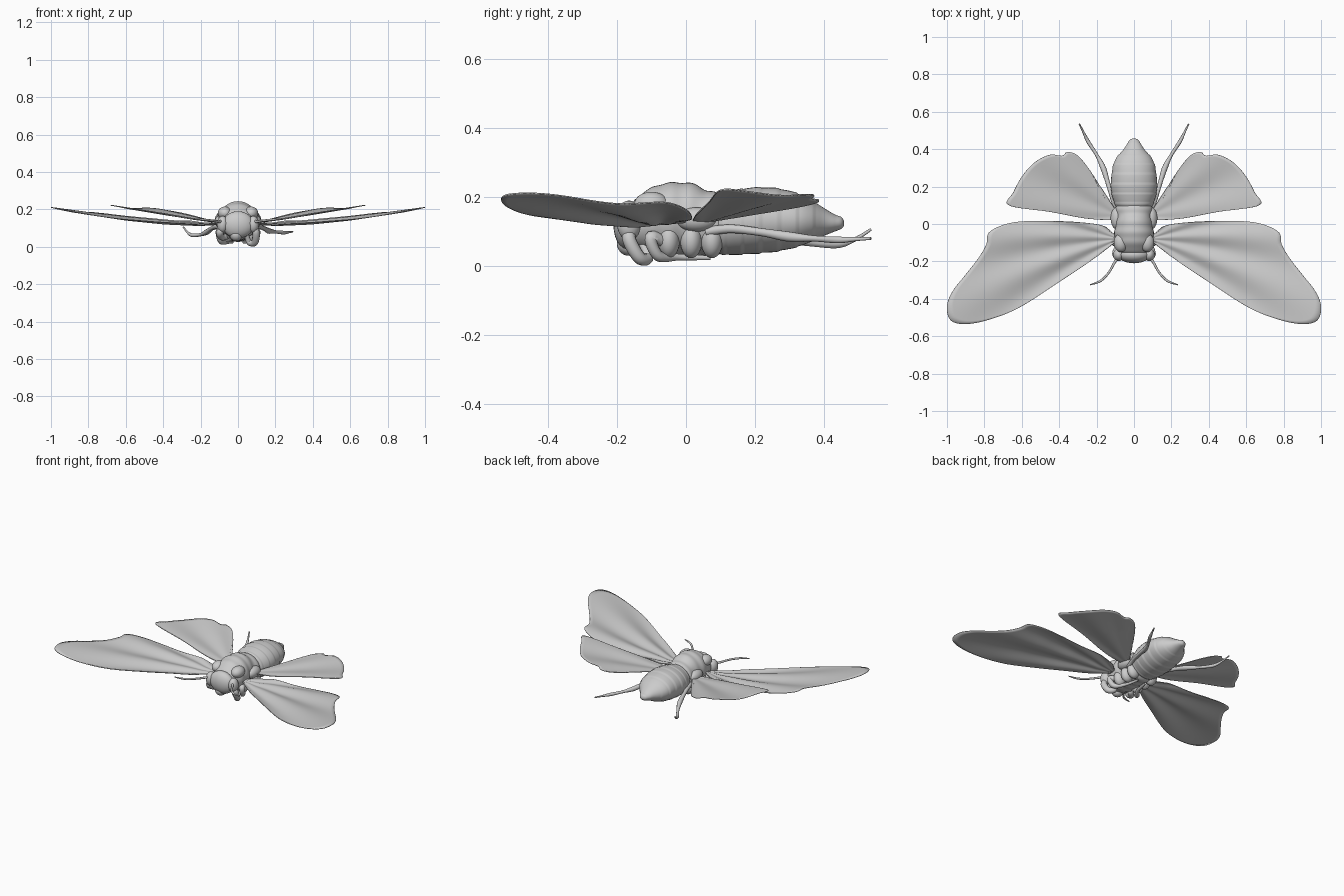
import bpy, bmesh, math
from mathutils import Vector

if "Cube" in bpy.data.objects:
    bpy.data.objects.remove(bpy.data.objects["Cube"])

grey = bpy.data.materials.new("moth grey")
grey.diffuse_color = (0.6, 0.6, 0.6, 1)
grey.use_nodes = True
grey.node_tree.nodes["Principled BSDF"].inputs["Base Color"].default_value = grey.diffuse_color


def add_mesh(name, bm):
    bmesh.ops.recalc_face_normals(bm, faces=bm.faces)
    me = bpy.data.meshes.new(name)
    bm.to_mesh(me)
    bm.free()
    me.materials.append(grey)
    for p in me.polygons:
        p.use_smooth = True
    ob = bpy.data.objects.new(name, me)
    bpy.context.collection.objects.link(ob)
    return ob


def spline(pts, t):
    """Catmull-Rom through pts, t from 0 to 1."""
    n = len(pts) - 1
    i = min(int(t * n), n - 1)
    f = t * n - i
    a, b, c, d = (Vector(pts[min(max(k, 0), n)]) for k in (i - 1, i, i + 1, i + 2))
    return 0.5 * (2 * b + (c - a) * f + (2 * a - 5 * b + 4 * c - d) * f * f
                  + (3 * b - a - 3 * c + d) * f ** 3)


def lerp_table(tab, x):
    for (x0, z0), (x1, z1) in zip(tab, tab[1:]):
        if x <= x1:
            return z0 + (z1 - z0) * max(0, (x - x0) / (x1 - x0))
    return tab[-1][1]


def wing(name, root, outline, height):
    """Thin rippled sheet fanned out from the root, mirrored to both sides."""
    bm = bmesh.new()
    nu, nv = 26, 90
    rows = []
    for j in range(nv + 1):
        e = spline(outline, j / nv)
        row = []
        for i in range(nu + 1):
            u = 0.02 + 0.98 * i / nu
            x = root[0] + u * (e[0] - root[0])
            y = root[1] + u * (e[1] - root[1])
            ang = math.atan2(e[1] - root[1], e[0] - root[0])
            row.append(bm.verts.new((x, y, height(x, y, ang))))
        rows.append(row)
    for a, b in zip(rows, rows[1:]):
        for i in range(nu):
            bm.faces.new((a[i], a[i + 1], b[i + 1], b[i]))
    ob = add_mesh(name, bm)
    s = ob.modifiers.new("thickness", 'SOLIDIFY')
    s.thickness, s.offset = 0.004, 0
    ob.modifiers.new("both sides", 'MIRROR').use_mirror_merge = False


# Wings
FORE = [(0.12, -0.11), (0.235, -0.2), (0.4, -0.31), (0.61, -0.445), (0.77, -0.51), (0.9, -0.535),
        (0.98, -0.515), (1.0, -0.44), (0.97, -0.36), (0.9, -0.27), (0.83, -0.18), (0.79, -0.11),
        (0.77, -0.04), (0.635, 0.01), (0.4, 0.015), (0.18, -0.005), (0.12, -0.05)]
HIND = [(0.12, 0.02), (0.26, 0.03), (0.45, 0.065), (0.67, 0.1), (0.645, 0.17), (0.595, 0.26),
        (0.53, 0.33), (0.45, 0.37), (0.385, 0.365), (0.355, 0.385), (0.3, 0.365),
        (0.235, 0.285), (0.18, 0.18), (0.12, 0.08)]
FORE_Z = [(0.08, 0.12), (0.2, 0.118), (0.4, 0.132), (0.6, 0.152), (0.8, 0.178), (1.0, 0.208)]


def fore_height(x, y, ang):
    r = math.hypot(x - 0.08, y + 0.08)
    fade = min(1, r / 0.35) * max(0.25, 1 - max(0, r - 0.6) * 1.5)
    lean = 0.02 * (ang + 0.35) * min(1, r / 0.2) * max(0, 1 - r)
    return lerp_table(FORE_Z, x) + lean + 0.008 * fade * math.sin(ang * 17 + 2.2 * r)


def hind_height(x, y, ang):
    r = math.hypot(x - 0.1, y - 0.05)
    return 0.127 + 0.155 * r + 0.005 * min(1, r / 0.3) * math.sin(ang * 11)


wing("forewings", (0.08, -0.08), FORE, fore_height)
wing("hindwings", (0.08, 0.045), HIND, hind_height)


def loft(name, rings, steps, wave, sides=40):
    """Elliptical sections (y, half width, bottom, top) along y."""
    bm = bmesh.new()
    loops = []
    for k in range(steps + 1):
        y, w, lo, hi = spline(rings, k / steps)
        s = 1 + wave(y)
        loops.append([bm.verts.new((s * w * math.cos(a), y,
                                    (lo + hi) / 2 + s * (hi - lo) / 2 * math.sin(a)))
                      for a in (2 * math.pi * i / sides for i in range(sides))])
    for a, b in zip(loops, loops[1:]):
        for i in range(sides):
            j = (i + 1) % sides
            bm.faces.new((a[i], a[j], b[j], b[i]))
    bm.faces.new(loops[0])
    bm.faces.new(loops[-1])
    return add_mesh(name, bm)


# Abdomen with overlapping segments
loft("abdomen", [(0.06, 0.07, 0.06, 0.19), (0.1, 0.1, 0.035, 0.21), (0.15, 0.117, 0.033, 0.222),
                 (0.2, 0.124, 0.036, 0.228), (0.26, 0.12, 0.042, 0.226), (0.32, 0.11, 0.055, 0.212),
                 (0.36, 0.09, 0.07, 0.194), (0.4, 0.055, 0.088, 0.168), (0.43, 0.036, 0.1, 0.15),
                 (0.45, 0.022, 0.108, 0.142), (0.458, 0.006, 0.118, 0.13)], 90,
     lambda y: 0.03 * (((y - 0.06) / 0.052) % 1 - 0.5) if y < 0.4 else 0)

# Thorax
loft("thorax", [(-0.165, 0.04, 0.07, 0.16), (-0.15, 0.08, 0.05, 0.19), (-0.11, 0.098, 0.04, 0.222),
                (-0.06, 0.105, 0.035, 0.24), (-0.01, 0.1, 0.033, 0.242), (0.03, 0.094, 0.03, 0.236),
                (0.06, 0.098, 0.028, 0.218), (0.09, 0.1, 0.03, 0.214), (0.12, 0.085, 0.05, 0.2)], 50,
     lambda y: 0.015 * math.sin(y * 110))


def blob(name, loc, size):
    bm = bmesh.new()
    bmesh.ops.create_uvsphere(bm, u_segments=24, v_segments=14, radius=1)
    for v in bm.verts:
        v.co = Vector(loc) + Vector(v.co[i] * size[i] for i in range(3))
    return add_mesh(name, bm)


# Head, eyes and mouthparts
blob("head", (0, -0.165, 0.118), (0.085, 0.045, 0.072))
blob("mouth", (-0.01, -0.165, 0.065), (0.035, 0.035, 0.035))


def tube(name, pts, radii):
    cu = bpy.data.curves.new(name, 'CURVE')
    cu.dimensions, cu.bevel_depth, cu.bevel_resolution = '3D', 1, 3
    cu.use_fill_caps = True
    n = 8 * (len(pts) - 1)
    sp = cu.splines.new('POLY')
    sp.points.add(n)
    for k in range(n + 1):
        sp.points[k].co = (*spline(pts, k / n), 1)
        sp.points[k].radius = spline([(r, 0) for r in radii], k / n)[0]
    sp.use_smooth = True
    cu.materials.append(grey)
    bpy.context.collection.objects.link(bpy.data.objects.new(name, cu))


for side, s in (("left", -1), ("right", 1)):
    low = 0.0 if s > 0 else 0.03   # the two sides are posed slightly differently
    blob(side + "_eye", (s * 0.082, -0.165, 0.12), (0.03, 0.034, 0.045))
    # Shoulder, side plates and hips
    blob(side + "_shoulder", (s * 0.07, -0.1, 0.18), (0.038, 0.05, 0.035))
    blob(side + "_wing_joint", (s * 0.09, 0.03, 0.135), (0.035, 0.06, 0.035))
    for k, y in enumerate((-0.05, 0.015, 0.075)):
        blob(f"{side}_hip_{k}", (s * 0.065, y, 0.075), (0.042, 0.032, 0.052))
    # Antennae
    tube(side + "_antenna", [(s * 0.07, -0.17, 0.14), (s * 0.1, -0.2, 0.135), (s * 0.135, -0.26, 0.14),
                             (s * 0.18, -0.305, 0.145), (s * 0.235, -0.325, 0.15)],
         [0.009, 0.007, 0.006, 0.006, 0.003])
    # Folded front and middle legs
    tube(side + "_front_leg", [(s * 0.07, -0.15, 0.11), (s * 0.095, -0.165, 0.08),
                               (s * 0.09, -0.135, 0.025 + low), (s * 0.06, -0.11, 0.025 + low),
                               (s * 0.045, -0.13, 0.07)],
         [0.016, 0.02, 0.019, 0.016, 0.01])
    tube(side + "_middle_leg", [(s * 0.06, -0.03, 0.05), (s * 0.1, -0.1, 0.085),
                                (s * 0.09, -0.08, 0.03), (s * 0.05, -0.02, 0.026), (s * 0.03, 0.07, 0.024)],
         [0.015, 0.018, 0.016, 0.01, 0.007])
    # Trailing hind legs
    rise = 0.0 if s > 0 else 1.0
    tube(side + "_hind_leg", [(s * 0.09, 0.06, 0.1), (s * 0.112, 0.13, 0.108), (s * 0.14, 0.22, 0.098),
                              (s * 0.165, 0.3, 0.085 - 0.005 * rise), (s * 0.2, 0.37, 0.08 - 0.015 * rise),
                              (s * 0.245, 0.44, 0.076 - 0.014 * rise),
                              (s * 0.27, 0.49, 0.078), (s * 0.292, 0.535, 0.08 + 0.026 * rise)],
         [0.014, 0.013, 0.012, 0.015, 0.009, 0.01, 0.006, 0.004])
